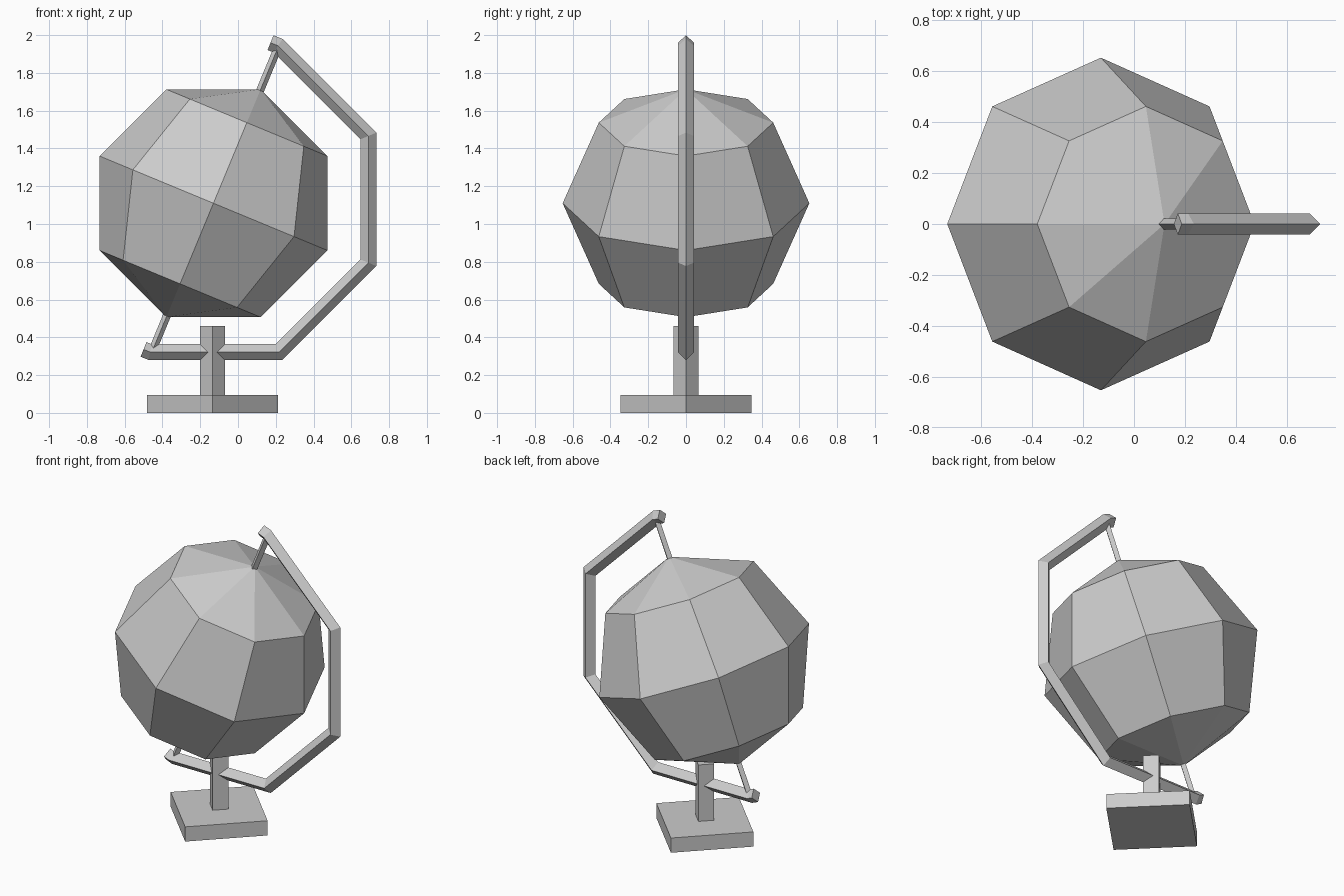
import bpy, bmesh
from math import radians
from mathutils import Vector

if "Cube" in bpy.data.objects:
    bpy.data.objects.remove(bpy.data.objects["Cube"])

TILT = radians(22.5)
CENTRE = Vector((-0.13, 0, 1.11))


def make_object(name, bm):
    bmesh.ops.recalc_face_normals(bm, faces=bm.faces)
    mesh = bpy.data.meshes.new(name)
    bm.to_mesh(mesh)
    bm.free()
    obj = bpy.data.objects.new(name, mesh)
    bpy.context.collection.objects.link(obj)
    return obj


def diamond_bar(name, path, r):
    """Sweep a diamond section along an (x, z) path with mitred corners."""
    pts = [Vector(p) for p in path]
    dirs = [(b - a).normalized() for a, b in zip(pts, pts[1:])]
    bm = bmesh.new()
    rings = []
    for i, p in enumerate(pts):
        d0, d1 = dirs[max(i - 1, 0)], dirs[min(i, len(dirs) - 1)]
        t = (d0 + d1).normalized()
        n = Vector((t.y, -t.x)) * (r / t.dot(d0))
        rings.append([bm.verts.new(c) for c in (
            (p.x + n.x, 0, p.y + n.y), (p.x, r, p.y),
            (p.x - n.x, 0, p.y - n.y), (p.x, -r, p.y))])
    for a, b in zip(rings, rings[1:]):
        for k in range(4):
            m = (k + 1) % 4
            bm.faces.new((a[k], a[m], b[m], b[k]))
    bm.faces.new(rings[0])
    bm.faces.new(rings[-1])
    return make_object(name, bm)


# tilted low-poly globe
bm = bmesh.new()
bmesh.ops.create_uvsphere(bm, u_segments=8, v_segments=4, radius=0.653)
globe = make_object("globe", bm)
globe.location = CENTRE
globe.rotation_euler = (0, TILT, 0)

# axis rod through the globe
axis = Vector((0.3827, 0.9239))
mid = Vector((CENTRE.x, CENTRE.z))
diamond_bar("axis_rod", [mid - axis * 0.87, mid + axis * 0.89], 0.021)

# curved holding arm
diamond_bar("holding_arm", [
    (0.172, 1.96), (0.212, 1.944), (0.69, 1.466), (0.69, 0.795),
    (0.217, 0.322), (-0.465, 0.322), (-0.50, 0.336)], 0.042)

# stand: post and square base, both turned corner-forward
diamond_bar("post", [(-0.135, 0.08), (-0.135, 0.46)], 0.066)
diamond_bar("base", [(-0.135, 0), (-0.135, 0.095)], 0.347)
